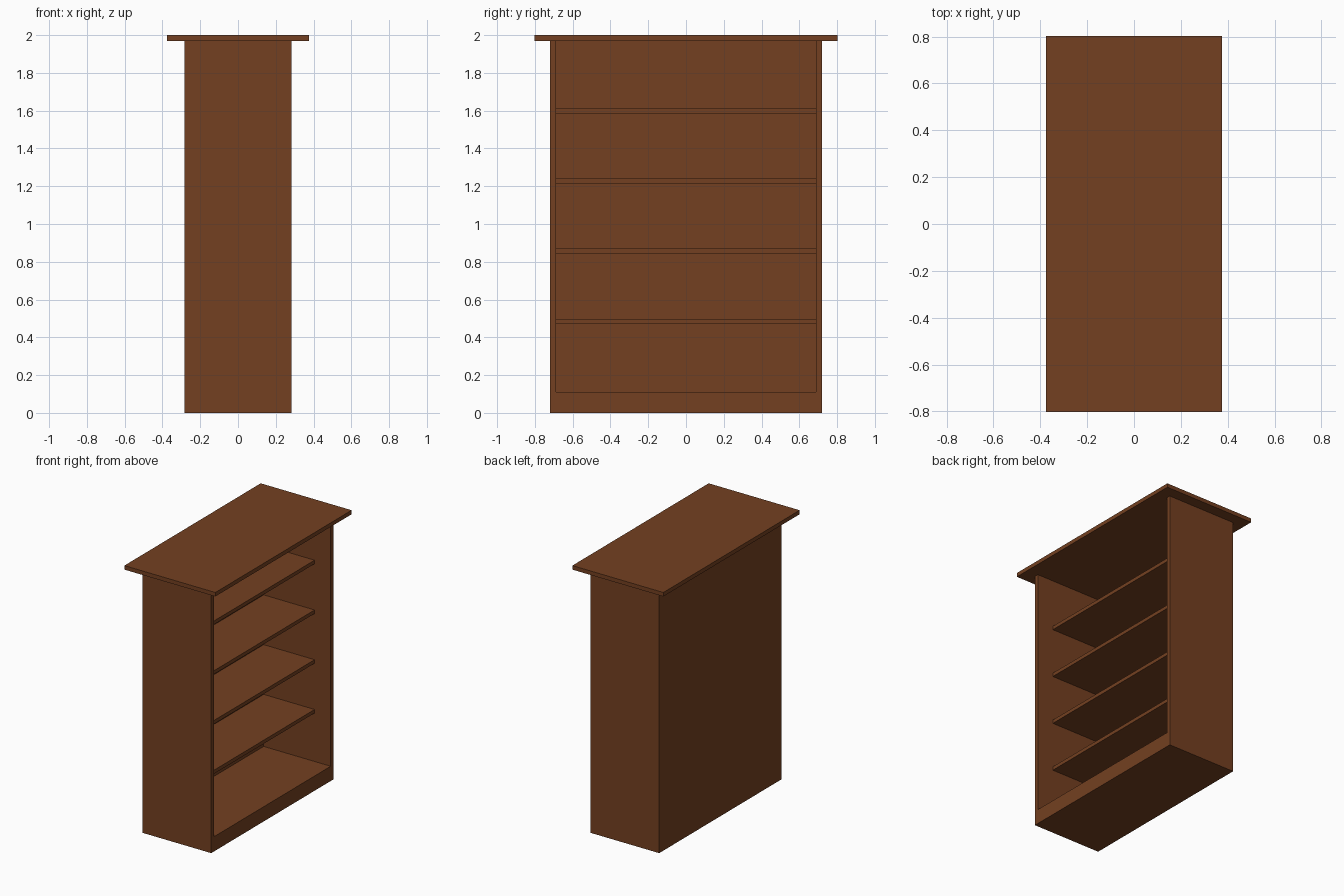
import bpy

if "Cube" in bpy.data.objects:
    bpy.data.objects.remove(bpy.data.objects["Cube"])

# Single brown wood colour
wood = bpy.data.materials.new("brown_wood")
wood.diffuse_color = (0.174, 0.051, 0.015, 1.0)
wood.use_nodes = True
wood.node_tree.nodes["Principled BSDF"].inputs["Base Color"].default_value = wood.diffuse_color


def board(name, x, y, z):
    """Box spanning the given (min, max) ranges."""
    bpy.ops.mesh.primitive_cube_add(size=1)
    ob = bpy.context.object
    ob.name = name
    for v in ob.data.vertices:
        v.co = [r[1] if c > 0 else r[0] for c, r in zip(v.co, (x, y, z))]
    ob.data.materials.append(wood)
    return ob


D = 0.283            # half depth of the case (open towards +x)
W, WI = 0.72, 0.688  # outer and inner half width
BACK = -0.27         # inner face of the back panel
BASE, TOP = 0.11, 1.97

# Overhanging top board
board("top_board", (-0.375, 0.375), (-0.803, 0.803), (TOP, 2.0))

# Side panels
board("left_side", (-D, D), (-W, -WI), (0, TOP))
board("right_side", (-D, D), (WI, W), (0, TOP))

# Back panel and solid plinth
board("back_panel", (-D, BACK), (-WI, WI), (BASE, TOP))
board("base_plinth", (-D, D), (-WI, WI), (0, BASE))

# Four shelves set back from the front edge
for i in range(4):
    z = 0.471 + i * 0.371
    board(f"shelf_{i + 1}", (BACK, 0.15), (-WI, WI), (z, z + 0.027))
